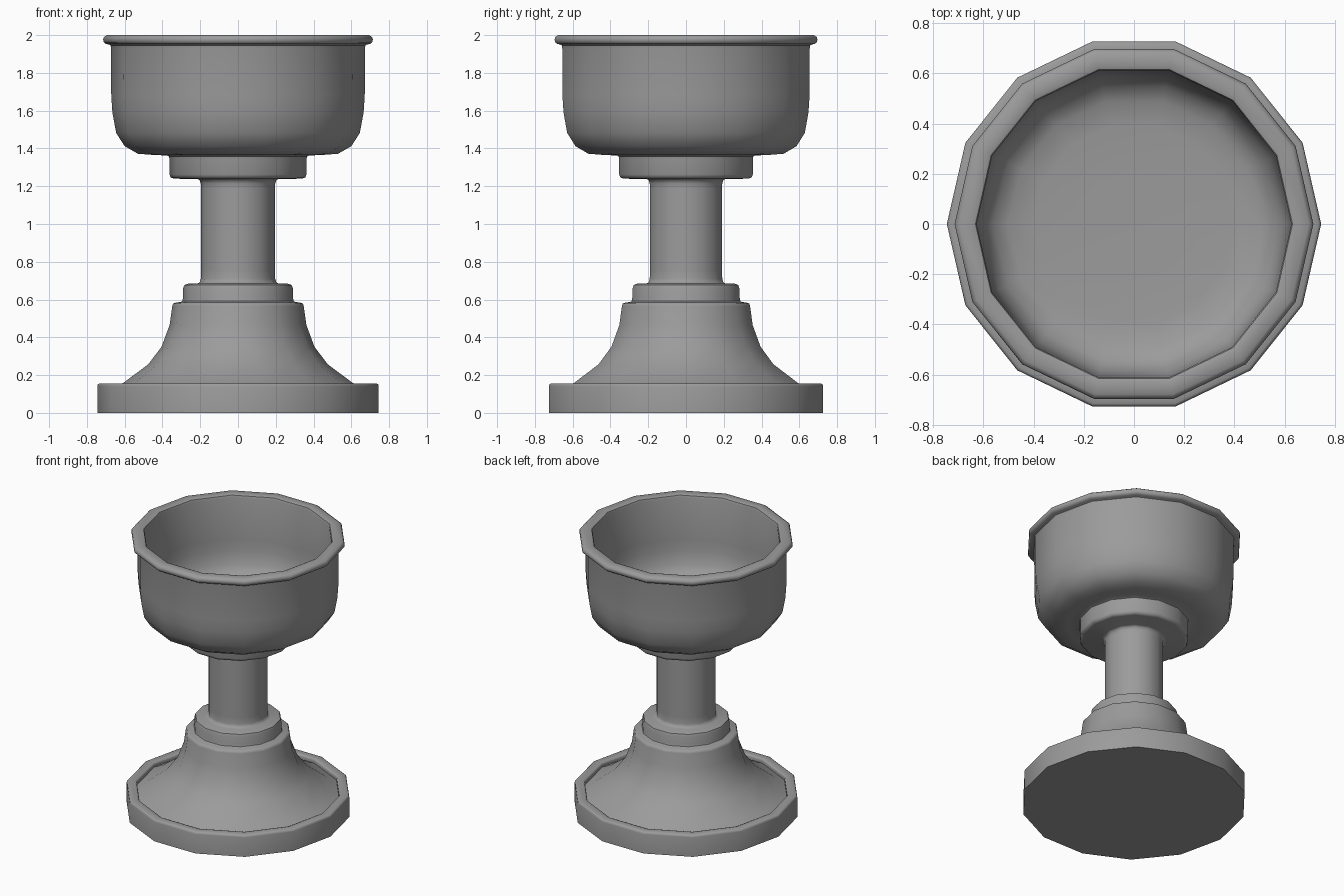
import bpy, bmesh, math

SIDES = 14
grey = bpy.data.materials.new("dark_grey")
grey.diffuse_color = (0.33, 0.33, 0.33, 1)


def lathe(name, profile, close_start=False, close_end=False):
    """Revolve (radius, z) points into a 14-sided part."""
    bm = bmesh.new()
    rings = []
    for r, z in profile:
        rings.append([bm.verts.new((r * math.cos(a), r * math.sin(a), z))
                      for a in (2 * math.pi * i / SIDES for i in range(SIDES))])
    for lo, hi in zip(rings, rings[1:]):
        for i in range(SIDES):
            j = (i + 1) % SIDES
            bm.faces.new((lo[i], lo[j], hi[j], hi[i]))
    if close_start:
        bm.faces.new(rings[0][::-1])
    if close_end:
        bm.faces.new(rings[-1])
    mesh = bpy.data.meshes.new(name)
    bm.to_mesh(mesh)
    bm.free()
    mesh.materials.append(grey)
    obj = bpy.data.objects.new(name, mesh)
    bpy.context.collection.objects.link(obj)
    bpy.ops.object.select_all(action='DESELECT')
    obj.select_set(True)
    bpy.context.view_layer.objects.active = obj
    bpy.ops.object.shade_smooth_by_angle(angle=math.radians(50))
    return obj


# Foot: flat plate with raised lip, flared body and stepped collar
lathe("foot", [
    (0.745, 0.0), (0.745, 0.14), (0.742, 0.151), (0.733, 0.156),
    (0.69, 0.156), (0.68, 0.152), (0.677, 0.143), (0.677, 0.125),
    (0.61, 0.157), (0.475, 0.257), (0.405, 0.35), (0.362, 0.465),
    (0.348, 0.565), (0.344, 0.578), (0.33, 0.584), (0.305, 0.587),
    (0.295, 0.592), (0.292, 0.605), (0.29, 0.66), (0.284, 0.677),
    (0.265, 0.684), (0.215, 0.685), (0.202, 0.692), (0.197, 0.71),
    (0.196, 0.75)], close_start=True)

# Stem: plain straight column
lathe("stem", [(0.196, 0.75), (0.196, 1.19)])

# Bowl: lower collar, rounded cup, rolled rim and hollow interior
lathe("bowl", [
    (0.196, 1.19), (0.197, 1.215), (0.203, 1.232), (0.215, 1.238),
    (0.338, 1.24), (0.356, 1.246), (0.363, 1.262), (0.363, 1.345),
    (0.366, 1.358), (0.376, 1.363), (0.44, 1.365), (0.53, 1.372),
    (0.60, 1.412), (0.645, 1.482), (0.665, 1.59), (0.671, 1.68),
    (0.672, 1.93), (0.675, 1.946), (0.685, 1.951), (0.70, 1.953),
    (0.71, 1.962), (0.714, 1.976), (0.71, 1.99), (0.695, 2.0),
    (0.645, 2.0), (0.631, 1.995), (0.626, 1.98), (0.623, 1.68),
    (0.617, 1.60), (0.60, 1.51), (0.56, 1.452), (0.50, 1.42),
    (0.40, 1.41), (0.20, 1.405)], close_end=True)
